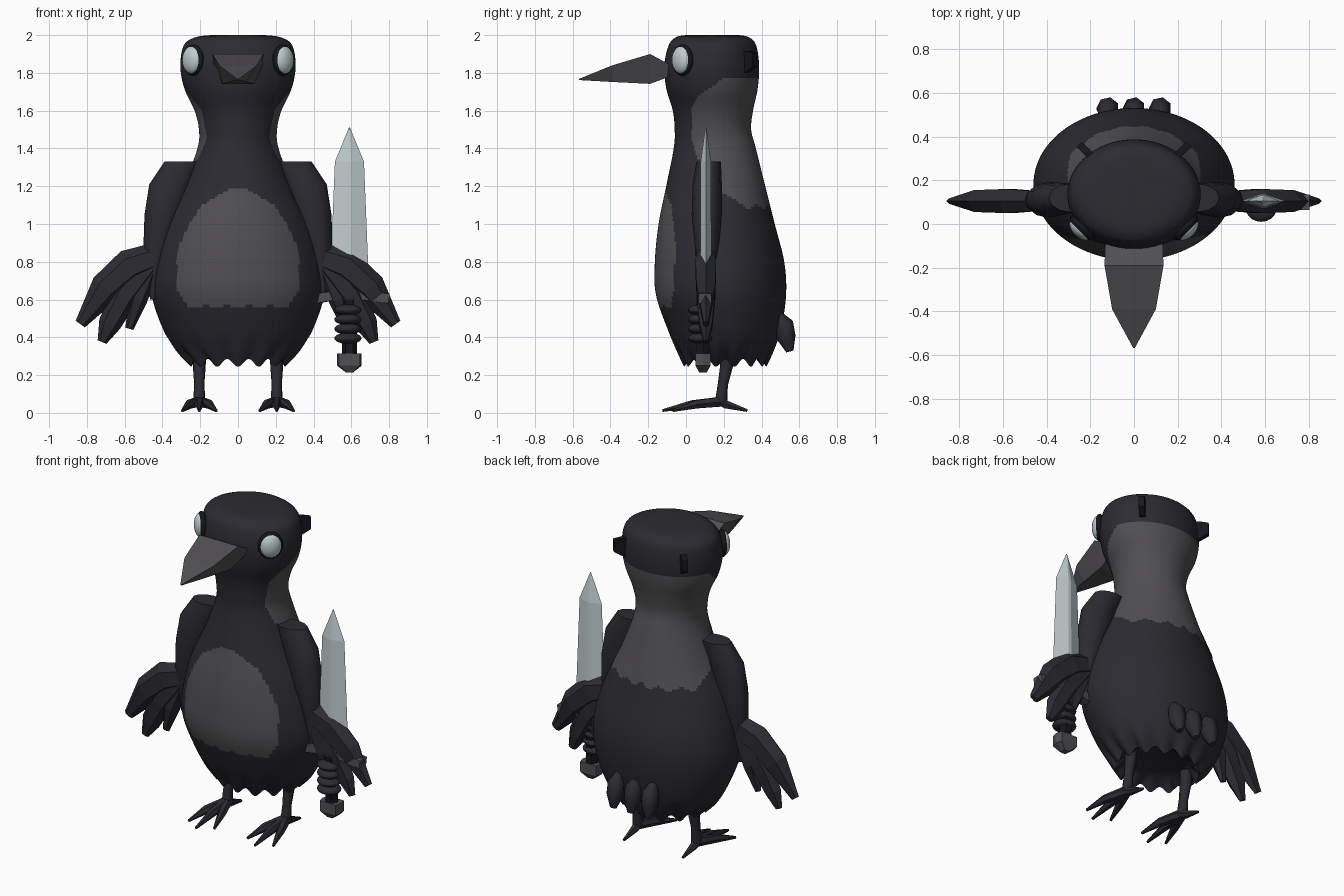
import bpy, bmesh
from math import sin, cos, pi, radians
from mathutils import Vector, Matrix

if "Cube" in bpy.data.objects:
    bpy.data.objects.remove(bpy.data.objects["Cube"])


def material(name, color):
    mat = bpy.data.materials.new(name)
    mat.use_nodes = True
    rgba = (*color, 1)
    mat.diffuse_color = rgba
    mat.node_tree.nodes["Principled BSDF"].inputs["Base Color"].default_value = rgba
    return mat


BLACK = material("black feathers", (.024, .024, .031))
GREY = material("grey feathers", (.082, .078, .084))
DARK = material("dark rim", (.008, .008, .011))
EYE = material("pale eye", (.52, .6, .6))
STEEL = material("steel", (.54, .62, .63))
IRON = material("dark iron", (.08, .08, .088))


def finish(bm, name, mats, smooth):
    bmesh.ops.recalc_face_normals(bm, faces=bm.faces)
    mesh = bpy.data.meshes.new(name)
    bm.to_mesh(mesh)
    bm.free()
    for mat in mats:
        mesh.materials.append(mat)
    obj = bpy.data.objects.new(name, mesh)
    bpy.context.collection.objects.link(obj)
    if smooth:
        bpy.ops.object.select_all(action="DESELECT")
        obj.select_set(True)
        bpy.context.view_layer.objects.active = obj
        bpy.ops.object.shade_smooth_by_angle(angle=radians(smooth))
    return obj


def loft(name, rings, mats, smooth=0, rule=None):
    """Skin a list of equal rings, cap both ends, colour faces by a rule."""
    bm = bmesh.new()
    rows = [[bm.verts.new(p) for p in ring] for ring in rings]
    for low, high in zip(rows, rows[1:]):
        for i in range(len(low)):
            bm.faces.new((low[i - 1], low[i], high[i], high[i - 1]))
    bm.faces.new(rows[0])
    bm.faces.new(rows[-1])
    if rule:
        for face in bm.faces:
            face.material_index = rule(face.calc_center_median())
    return finish(bm, name, mats, smooth)


def ellipse(z, x0, x1, y0, y1, count):
    turns = [2 * pi * i / count for i in range(count)]
    return [Vector(((x0 + x1) / 2 + (x1 - x0) / 2 * cos(t),
                    (y0 + y1) / 2 + (y1 - y0) / 2 * sin(t), z)) for t in turns]


def limb(name, path, mat, sides=8):
    """Round tapered tube through (point, radius) stations."""
    rings = []
    for i, (point, radius) in enumerate(path):
        ahead = Vector(path[min(i + 1, len(path) - 1)][0])
        behind = Vector(path[max(i - 1, 0)][0])
        turn = (ahead - behind).to_track_quat("Z", "Y")
        rings.append([Vector(point) + turn @ (p * radius) for p in ellipse(0, -1, 1, -1, 1, sides)])
    return loft(name, rings, [mat], 50)


def plate(name, stations, mat, y=.105, flat=.5, side=1):
    """Six-sided bar in the xz plane through (x, z, half width, half depth)."""
    section = [(1, 0), (flat, 1), (-flat, 1), (-1, 0), (-flat, -1), (flat, -1)]
    rings = []
    for i, (x, z, width, depth) in enumerate(stations):
        a = stations[max(i - 1, 0)]
        b = stations[min(i + 1, len(stations) - 1)]
        along = Vector((b[0] - a[0], b[1] - a[1])).normalized()
        rings.append([Vector((side * (x - along.y * u * width), y + v * depth,
                              z + along.x * u * width)) for u, v in section])
    return loft(name, rings, [mat])


def ball(name, center, scale, mat, spin=0):
    bm = bmesh.new()
    bmesh.ops.create_uvsphere(bm, u_segments=20, v_segments=12, radius=1)
    frame = Matrix.Translation(center) @ Matrix.Rotation(spin, 4, "Z") @ Matrix.Diagonal((*scale, 1))
    bmesh.ops.transform(bm, matrix=frame, verts=bm.verts)
    return finish(bm, name, [mat], 60)


def lookup(table, key):
    for (k0, v0), (k1, v1) in zip(table, table[1:]):
        if k0 <= key <= k1:
            return v0 + (v1 - v0) * (key - k0) / (k1 - k0)
    return None


# Body and head: height, half width, front y, back y
PROFILE = [(2, .14, 0, .28), (1.99, .22, -.05, .33), (1.95, .285, -.09, .37), (1.84, .305, -.115, .387),
           (1.72, .285, -.105, .38), (1.6, .23, -.07, .355), (1.5, .207, -.06, .345), (1.4, .215, -.065, .37),
           (1.2, .29, -.105, .42), (1, .385, -.145, .47), (.8, .445, -.165, .52), (.63, .457, -.16, .53),
           (.45, .4, -.1, .505), (.34, .335, -.05, .465), (.265, .255, -.01, .425)]


def smooth_profile():
    points = [Vector(p) for p in PROFILE]
    points = [points[0]] + points + [points[-1]]
    for a, b, c, d in zip(points, points[1:], points[2:], points[3:]):
        steps = max(4, int((b[0] - c[0]) / .013))
        for i in range(steps):
            t = i / steps
            yield b + (c - a) * t / 2 + (a * 2 - b * 5 + c * 4 - d) * t * t / 2 + (b * 3 - a - c * 3 + d) * t**3 / 2
    yield points[-1]


BELLY = [(.55, .26), (.65, .32), (.85, .325), (1, .26), (1.1, .19), (1.17, .08), (1.195, 0)]
NAPE_FRONT = [(1, .2), (1.2, .18), (1.35, .06), (1.45, .03), (1.62, .03), (1.68, .07), (1.78, .21)]
NAPE_BOTTOM = [(-1, 1.2), (.19, 1.19), (.32, 1.11), (1, 1.09)]


def body_color(p):
    wave = .012 * abs(sin(p.x * 28))
    width = lookup(BELLY, p.z)
    if width is not None and p.y < .1 and abs(p.x) < width and p.z > .555 + wave:
        return 1
    front = lookup(NAPE_FRONT, p.z)
    if front is not None and p.y > front and p.z > lookup(NAPE_BOTTOM, p.y) - wave * 2:
        return 1
    return 0


SEGMENTS = 144
body_rings = []
for z, half, front, back in smooth_profile():
    ring = ellipse(z, -half, half, front, back, SEGMENTS)
    for i, p in enumerate(ring):
        # scalloped lower hem
        p.z -= .02 * max(0, (.42 - z) / .15) * cos(14 * (2 * pi * i / SEGMENTS + pi / 2))
    body_rings.append(ring)
body_rings.append(ellipse(.32, -.2, .2, .05, .37, SEGMENTS))
loft("body", body_rings, [BLACK, GREY], 60, body_color)

# Beak: y, top half width, top z, bottom half width, bottom z
BEAK = [(-.06, .13, 1.83, .1, 1.79), (-.19, .135, 1.9, .085, 1.742),
        (-.39, .1, 1.84, .045, 1.752), (-.567, .004, 1.768, .004, 1.762)]
loft("beak", [[(-a, y, top), (a, y, top), (b, y, low), (-b, y, low)]
              for y, a, top, b, low in BEAK], [GREY])

# Wing sections: height, inner x, outer x, front y, back y
WING = [(1.33, .19, .39, .055, .185), (1.21, .24, .47, .035, .19), (1.05, .3, .495, .03, .19),
        (.9, .35, .5, .045, .175), (.75, .4, .49, .06, .15), (.6, .435, .465, .09, .12)]
FEATHERS = {
    "long": [(.44, .82, .08, .045), (.57, .775, .095, .055), (.7, .66, .085, .05), (.835, .47, .03, .012)],
    "middle": [(.46, .8, .07, .045), (.6, .62, .075, .05), (.68, .47, .06, .035), (.72, .375, .025, .012)],
    "short": [(.46, .78, .05, .04), (.53, .6, .05, .045), (.575, .445, .022, .012)],
}
for side, word in ((1, "left"), (-1, "right")):
    loft(word + "_wing", [ellipse(z, *sorted((side * a, side * b)), c, d, 12)
                          for z, a, b, c, d in WING], [BLACK], 40)
    for kind, stations in FEATHERS.items():
        plate(f"{word}_{kind}_feather", stations, BLACK, side=side)

    # Eyes with dark rims
    spin = -side * pi / 4
    ball(word + "_eye_rim", (side * .238, -.018, 1.868), (.032, .073, .083), DARK, spin)
    ball(word + "_eye", (side * .245, -.025, 1.868), (.036, .062, .072), EYE, spin)

    # Tuft at the back of the head
    tuft = []
    for reach, tall, lift in ((.17, .06, 1.855), (.215, .055, 1.86), (.25, .035, 1.87)):
        x, y = side * reach, reach + .115
        tuft.append([(x + side * .012, y - .012, lift - tall), (x - side * .012, y + .012, lift - tall),
                     (x - side * .012, y + .012, lift + tall), (x + side * .012, y - .012, lift + tall)])
    loft(word + "_head_tuft", tuft, [DARK])

    # Leg and four toes
    x = side * .205
    limb(word + "_leg", [((x, .22, .38), .04), ((x, .215, .25), .034), ((x, .195, .15), .027),
                         ((x, .185, .05), .033)], BLACK)
    for name, dx, y in (("inner", -.09, -.07), ("middle", 0, -.125), ("outer", .09, -.07), ("back", 0, .325)):
        tip = x + side * dx
        limb(f"{word}_{name}_toe", [((x, .19, .06), .03), ((x * .4 + tip * .6, .08 + y * .4, .045), .025),
                                    ((tip, y, .012), .008)], BLACK, 6)

# Tail feathers
for x, word in ((-.12, "right"), (0, "middle"), (.12, "left")):
    limb(word + "_tail_feather", [((x, .48, .53), .02), ((x, .52, .47), .05), ((x, .53, .4), .052),
                                  ((x, .55, .325), .02)], BLACK, 7)

# Sword
GRIP = .59
plate("blade", [(GRIP, .62, .1, .03), (GRIP, .76, .1, .03), (GRIP, 1.33, .077, .027),
                (GRIP, 1.51, .003, .003)], STEEL, flat=.12)
plate("guard", [(.41, .605, .028, .03), (.5, .62, .026, .035), (.68, .62, .026, .035),
                (.8, .605, .028, .035)], IRON, y=.1, flat=.9)
plate("handle", [(GRIP, .3, .04, .035), (GRIP, .6, .04, .035)], DARK, y=.09)
plate("pommel", [(GRIP, .215, .02, .02), (GRIP, .25, .065, .04), (GRIP, .315, .065, .04)],
      IRON, y=.09, flat=.85)
for i in range(4):
    ball(f"grip_finger_{i + 1}", (GRIP - .008, .075, .395 + i * .05), (.072, .065, .03), BLACK)
